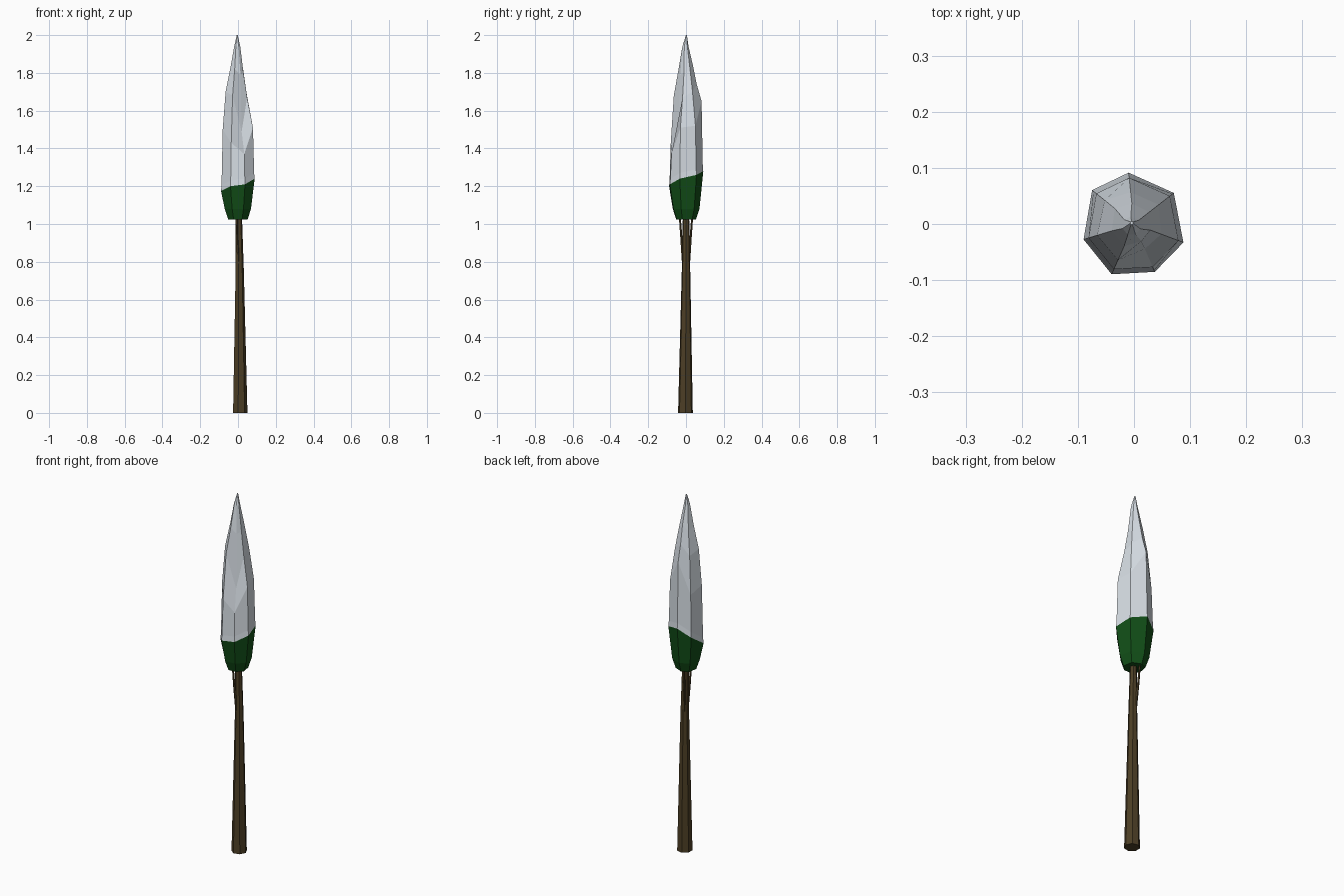
import bpy, bmesh, math
from mathutils import Vector

if "Cube" in bpy.data.objects:
    bpy.data.objects.remove(bpy.data.objects["Cube"])


def material(name, rgb):
    m = bpy.data.materials.new(name)
    m.diffuse_color = (*rgb, 1)
    m.use_nodes = True
    m.node_tree.nodes["Principled BSDF"].inputs["Base Color"].default_value = m.diffuse_color
    return m


SNOW = material("snow white", (0.68, 0.73, 0.78))
GREEN = material("needle green", (0.006, 0.078, 0.009))
BARK = material("bark brown", (0.075, 0.05, 0.019))


def loft(name, rings, mats, rule=lambda i: 0):
    """Skin a list of equal-length vertex rings and cap both ends."""
    bm = bmesh.new()
    rows = [[bm.verts.new(p) for p in ring] for ring in rings]
    n = len(rows[0])
    for i, (a, b) in enumerate(zip(rows, rows[1:])):
        for j in range(n):
            k = (j + 1) % n
            f = bm.faces.new((a[j], a[k], b[k], b[j]))
            f.material_index = rule(i)
    bm.faces.new(rows[0][::-1]).material_index = rule(0)
    bm.faces.new(rows[-1]).material_index = rule(len(rows) - 2)
    bmesh.ops.recalc_face_normals(bm, faces=bm.faces)
    me = bpy.data.meshes.new(name)
    bm.to_mesh(me)
    bm.free()
    for m in mats:
        me.materials.append(m)
    ob = bpy.data.objects.new(name, me)
    bpy.context.collection.objects.link(ob)
    return ob


def tube(name, stations, sides):
    """Tapered tube through (x, y, z, radius) stations."""
    rings = [[(x + r * math.cos(math.tau * j / sides),
               y + r * math.sin(math.tau * j / sides), z) for j in range(sides)]
             for x, y, z, r in stations]
    return loft(name, rings, [BARK])


# Crown: seven columns, each with its own snow line and shoulder height
ANGLES = [-163, -114, -66.5, -20.5, 38, 96, 141]
RADII = [0.094, 0.098, 0.093, 0.094, 0.09, 0.092, 0.096]
SNOW_Z = [1.175, 1.20, 1.21, 1.24, 1.26, 1.28, 1.235]
SHOULDER_Z = [1.50, 1.43, 1.37, 1.51, 1.52, 1.65, 1.47]
MID_R = [0.73, 0.72, 0.52, 0.55, 0.62, 0.62, 0.70]
MID_Z = [1.70, 1.68, 1.49, 1.67, 1.70, 1.74, 1.68]


def ring(zs, scales, dx=0.0, dy=0.0):
    return [(dx + r * s * math.cos(math.radians(a)),
             dy + r * s * math.sin(math.radians(a)), z)
            for a, r, s, z in zip(ANGLES, RADII, scales, zs)]


crown = [
    ring([1.025] * 7, [0.58] * 7),
    ring([1.08] * 7, [0.78] * 7),
    ring(SNOW_Z, [1.0] * 7),
    ring([z + 0.03 for z in SNOW_Z], [0.97] * 7),
    ring(SHOULDER_Z, [0.9] * 7),
    ring(MID_Z, MID_R),
    ring([1.83, 1.82, 1.79, 1.80, 1.82, 1.84, 1.81], [0.44, 0.44, 0.36, 0.33, 0.38, 0.40, 0.46]),
    ring([1.94] * 7, [0.18] * 7, -0.004, -0.003),
    ring([2.0] * 7, [0.03] * 7, -0.004, 0.002),
]
loft("crown", crown, [GREEN, SNOW], lambda i: 0 if i < 2 else 1)

# Trunk and the two thin branches that fork up into the crown
tube("trunk", [(0.01, -0.003, 0, 0.04), (0.008, 0, 0.75, 0.023),
               (0.003, 0, 1.1, 0.016)], 7)
for side, x in ((-1, -0.010), (1, -0.012)):
    tube("branch_left" if side < 0 else "branch_right",
         [(0.004, side * 0.012, 0.76, 0.008), (x * 0.5, side * 0.024, 0.92, 0.006),
          (x, side * 0.036, 1.08, 0.005)], 5)
